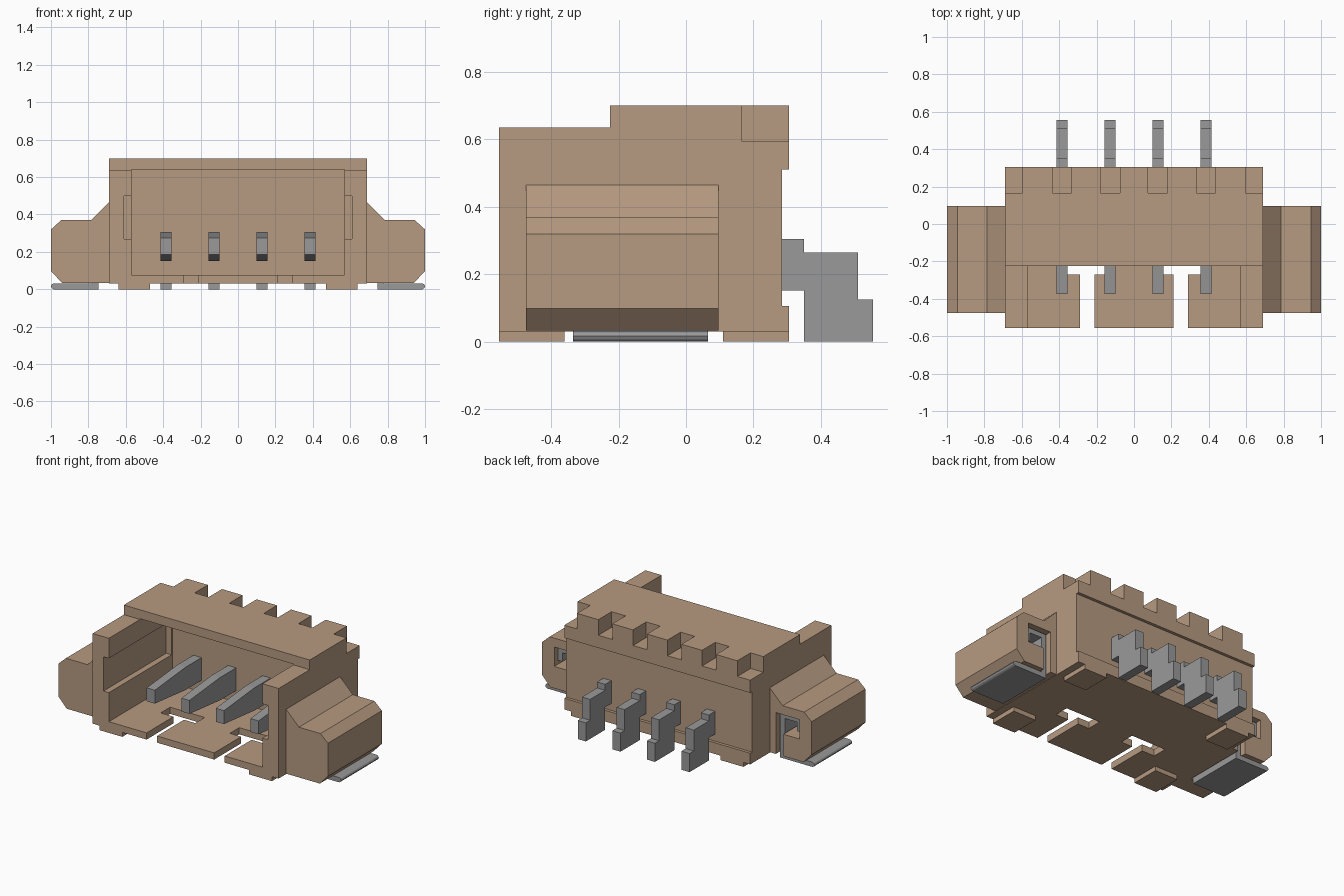
import bpy
import bmesh

cube = bpy.data.objects.get("Cube")
if cube:
    bpy.data.objects.remove(cube, do_unlink=True)


def material(name, rgb):
    m = bpy.data.materials.new(name)
    m.use_nodes = True
    colour = (*rgb, 1.0)
    m.diffuse_color = colour
    m.node_tree.nodes["Principled BSDF"].inputs["Base Color"].default_value = colour
    return m


tan = material("tan plastic", (0.47, 0.325, 0.22))
grey = material("grey metal", (0.32, 0.32, 0.32))


def prism(name, pts, axis, lo, hi, mat):
    """Extrude an outline along x (points are y, z) or along y (points are x, z)."""
    bm = bmesh.new()

    def place(p, t):
        return (t, p[0], p[1]) if axis == "x" else (p[0], t, p[1])
    a = [bm.verts.new(place(p, lo)) for p in pts]
    b = [bm.verts.new(place(p, hi)) for p in pts]
    bm.faces.new(a)
    bm.faces.new(b[::-1])
    n = len(pts)
    for i in range(n):
        j = (i + 1) % n
        bm.faces.new((a[i], b[i], b[j], a[j]))
    bmesh.ops.recalc_face_normals(bm, faces=bm.faces)
    mesh = bpy.data.meshes.new(name)
    bm.to_mesh(mesh)
    bm.free()
    mesh.materials.append(mat)
    ob = bpy.data.objects.new(name, mesh)
    bpy.context.collection.objects.link(ob)
    return ob


def box(name, x, y, z, mat=tan):
    pts = [(x[0], z[0]), (x[1], z[0]), (x[1], z[1]), (x[0], z[1])]
    return prism(name, pts, "y", y[0], y[1], mat)


def cut(target, *ranges):
    """Subtract a box, then discard the cutter."""
    cutter = box("cutter", *ranges)
    cutter.hide_render = True
    mod = target.modifiers.new("cut", "BOOLEAN")
    mod.operation = "DIFFERENCE"
    mod.solver = "EXACT"
    mod.object = cutter
    bpy.context.view_layer.objects.active = target
    bpy.ops.object.modifier_apply(modifier=mod.name)
    bpy.data.objects.remove(cutter, do_unlink=True)


def span(s, a, b):
    return tuple(sorted((s * a, s * b)))


pin_xs = [-0.385, -0.128, 0.128, 0.385]

# Housing with stepped roof and recessed back
housing = prism("housing", [
    (-0.555, 0.03), (0.305, 0.03), (0.305, 0.105), (0.285, 0.105),
    (0.285, 0.51), (0.305, 0.51), (0.305, 0.70), (-0.225, 0.70),
    (-0.225, 0.635), (-0.555, 0.635)], "x", -0.69, 0.69, tan)

# Mating cavity and its side grooves
cut(housing, (-0.57, 0.57), (-0.7, 0.12), (0.075, 0.64))
cut(housing, (-0.61, 0.61), (-0.7, 0.11), (0.27, 0.50))

# T-shaped floor slots
for s in (1, -1):
    cut(housing, span(s, 0.212, 0.29), (-0.7, -0.2), (0.0, 0.1))
    cut(housing, span(s, 0.128, 0.385), (-0.27, -0.17), (0.0, 0.1))

# Notches along the rear top edge
for x in pin_xs:
    cut(housing, (x - 0.052, x + 0.052), (0.165, 0.4), (0.595, 0.8))
for s in (1, -1):
    cut(housing, span(s, 0.595, 0.8), (0.165, 0.4), (0.595, 0.8))

for s, side in ((1, "left"), (-1, "right")):
    # Standoff feet
    box(side + "_front_foot", span(s, 0.47, 0.64), (-0.555, -0.36), (0.0, 0.031))
    box(side + "_rear_foot", span(s, 0.47, 0.64), (0.11, 0.305), (0.0, 0.031))

    # Side wing with a pocket open at the rear
    outline = [(0.685, 0.033), (0.685, 0.465), (0.69, 0.465), (0.785, 0.37),
               (0.945, 0.37), (1.0, 0.32), (1.0, 0.098), (0.94, 0.033)]
    wing = prism(side + "_wing", [(s * x, z) for x, z in outline],
                 "y", -0.475, 0.097, tan)
    cut(wing, span(s, 0.735, 0.91), (-0.34, 0.2), (0.18, 0.31))
    cut(wing, span(s, 0.735, 0.79), (-0.34, 0.2), (0.0, 0.25))

    # Bent solder tab: hook, upright and flat pad with rounded outer edge
    tab = [(0.745, 0.0), (0.985, 0.0), (0.995, 0.006), (1.0, 0.016),
           (0.995, 0.026), (0.985, 0.032), (0.78, 0.032), (0.78, 0.27),
           (0.87, 0.27), (0.87, 0.21), (0.905, 0.21), (0.905, 0.302),
           (0.745, 0.302)]
    prism(side + "_solder_tab", [(s * x, z) for x, z in tab],
          "y", -0.335, 0.065, grey)

# Contact pins with tapered tips and stepped tails
for i, x in enumerate(pin_xs):
    prism(f"contact_pin_{i + 1}", [
        (-0.375, 0.185), (-0.05, 0.152), (0.35, 0.152), (0.35, 0.0),
        (0.555, 0.0), (0.555, 0.125), (0.51, 0.125), (0.51, 0.265),
        (0.35, 0.265), (0.35, 0.305), (-0.05, 0.305), (-0.375, 0.275)],
        "x", x - 0.03, x + 0.03, grey)
